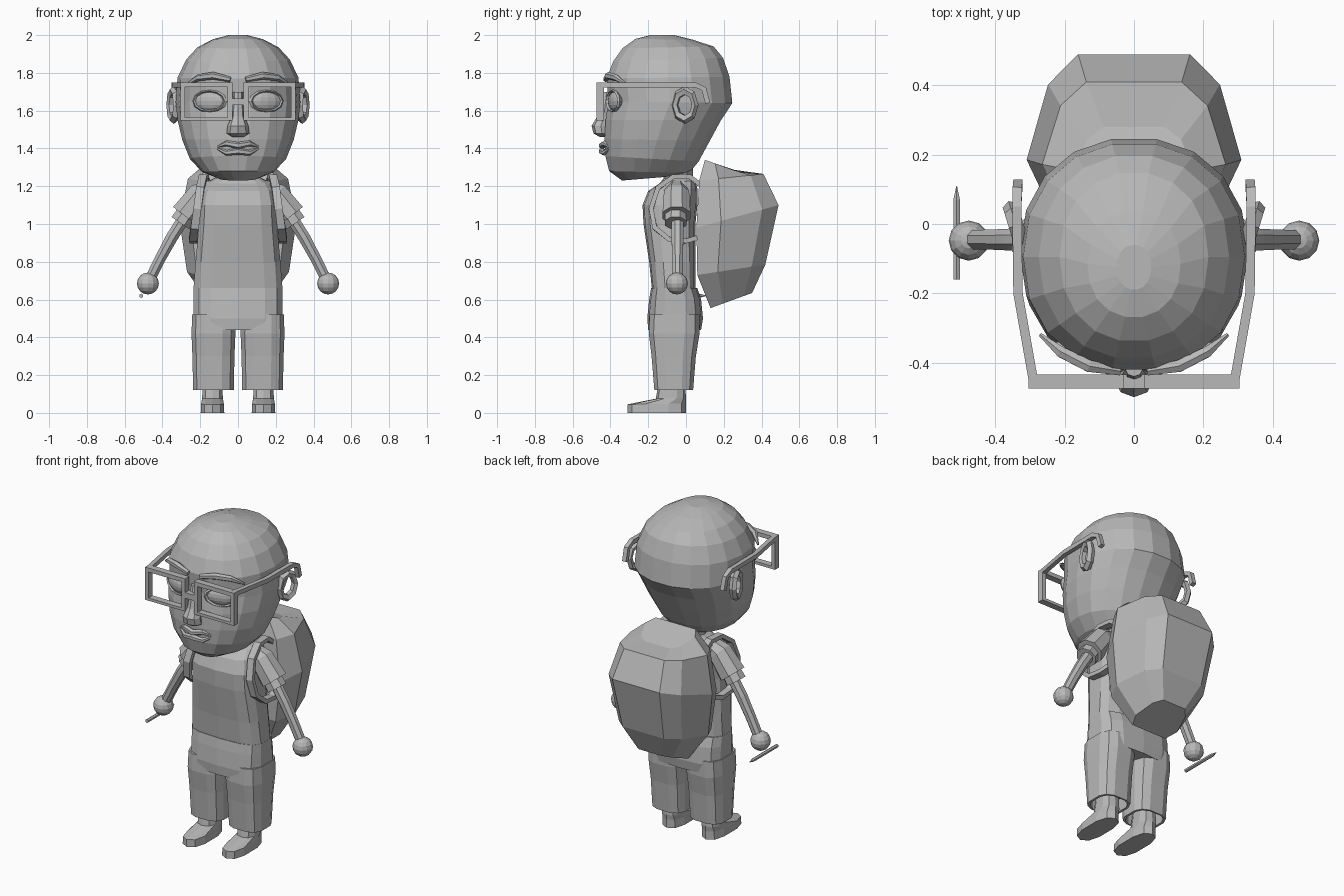
import bpy, bmesh, math
from mathutils import Vector

if "Cube" in bpy.data.objects:
    bpy.data.objects.remove(bpy.data.objects["Cube"])

grey = bpy.data.materials.new("light grey")
grey.diffuse_color = (0.48, 0.48, 0.48, 1)
grey.use_nodes = True
grey.node_tree.nodes["Principled BSDF"].inputs["Base Color"].default_value = grey.diffuse_color


def finish(ob, name, mirror=False):
    ob.name = name
    ob.data.materials.clear()
    ob.data.materials.append(grey)
    if mirror:
        ob.data.transform(ob.matrix_basis)
        ob.matrix_basis.identity()
        ob.modifiers.new("Mirror", "MIRROR")
    return ob


def skin(name, loops, mirror=False):
    """Join rings of points into a closed, capped skin."""
    bm = bmesh.new()
    rows = [[bm.verts.new(p) for p in lp] for lp in loops]
    n = len(rows[0])
    for a, b in zip(rows, rows[1:]):
        for i in range(n):
            j = (i + 1) % n
            bm.faces.new((a[i], a[j], b[j], b[i]))
    bm.faces.new(rows[0])
    bm.faces.new(rows[-1])
    bmesh.ops.recalc_face_normals(bm, faces=bm.faces)
    me = bpy.data.meshes.new(name)
    bm.to_mesh(me)
    bm.free()
    ob = bpy.data.objects.new(name, me)
    bpy.context.collection.objects.link(ob)
    return finish(ob, name, mirror)


def oval(n, p=2.0, turn=0.0):
    """Unit superellipse outline."""
    pts = []
    for i in range(n):
        a = 2 * math.pi * (i + turn) / n
        c, s = math.cos(a), math.sin(a)
        pts.append((math.copysign(abs(c) ** (2 / p), c), math.copysign(abs(s) ** (2 / p), s)))
    return pts


def loft(name, rings, outline, mirror=False, cx=0.0):
    """Rings: z front, z back, y front, y back, half width."""
    loops = []
    for zf, zb, yf, yb, w in rings:
        loops.append([(cx + u * w, (yf + yb) / 2 + v * (yb - yf) / 2,
                       (zf + zb) / 2 + v * (zb - zf) / 2) for u, v in outline])
    return skin(name, loops, mirror)


def tube(name, path, radii, n=8, ref=(0, 1, 0), flat=(1, 1), mirror=False):
    """Sweep an n-sided section along a path."""
    P = [Vector(p) for p in path]
    loops = []
    for i, p in enumerate(P):
        d = (P[min(i + 1, len(P) - 1)] - P[max(i - 1, 0)]).normalized()
        a = d.cross(Vector(ref)).normalized()
        b = d.cross(a)
        r = radii[i] if isinstance(radii, (list, tuple)) else radii
        loops.append([p + a * (r * flat[0] * math.cos(t)) + b * (r * flat[1] * math.sin(t))
                      for t in [2 * math.pi * (k + 0.5) / n for k in range(n)]])
    return skin(name, loops, mirror)


def box(name, x0, x1, y0, y1, z0, z1, mirror=False):
    return skin(name, [[(x0, y0, z), (x1, y0, z), (x1, y1, z), (x0, y1, z)] for z in (z0, z1)], mirror)


# Head and neck
loft("head", [(1.23, 1.25, -.34, -.10, .10), (1.28, 1.27, -.41, .02, .19),
              (1.36, 1.33, -.43, .07, .255), (1.45, 1.44, -.435, .13, .295),
              (1.55, 1.55, -.43, .19, .32), (1.65, 1.64, -.415, .25, .33),
              (1.77, 1.78, -.425, .235, .32), (1.86, 1.88, -.39, .20, .275),
              (1.93, 1.94, -.34, .15, .215), (1.98, 1.975, -.27, .04, .135),
              (2.0, 2.0, -.19, -.06, .05)], oval(18, 2.15))
loft("neck", [(1.1, 1.1, -.12, .04, .11), (1.22, 1.22, -.12, .04, .10),
              (1.36, 1.36, -.14, .04, .10)], oval(10))

# Nose, lips, brows, eyes
loft("nose", [(1.46, 1.46, -.455, -.40, .03), (1.48, 1.48, -.49, -.40, .06),
              (1.52, 1.52, -.5, -.40, .055), (1.57, 1.57, -.47, -.40, .035),
              (1.70, 1.70, -.44, -.40, .025)], oval(8))
for part, z, sag in (("upper_lip", 1.415, .012), ("lower_lip", 1.385, -.008)):
    tube(part, [(-.12, -.40, 1.405), (-.06, -.432, z + sag), (0, -.443, z),
                (.06, -.432, z + sag), (.12, -.40, 1.405)],
         [.004, .015, .019, .015, .004], 6, ref=(0, 0, 1))
tube("eyebrows", [(.04, -.425, 1.765), (.13, -.41, 1.785), (.21, -.37, 1.775), (.27, -.32, 1.74)],
     [.014, .02, .018, .006], 6, ref=(0, 0, 1), mirror=True)
bpy.ops.mesh.primitive_uv_sphere_add(segments=12, ring_count=8, location=(.15, -.375, 1.65),
                                     rotation=(0, 0, .36))
bpy.context.object.scale = (.085, .028, .05)
bpy.context.view_layer.update()
finish(bpy.context.object, "eyes", True)
bpy.ops.mesh.primitive_torus_add(major_segments=12, minor_segments=4, major_radius=.088,
                                 minor_radius=.01, location=(.15, -.385, 1.65),
                                 rotation=(math.pi / 2, 0, .36))
bpy.context.object.scale = (1, .62, 1)
bpy.context.view_layer.update()
finish(bpy.context.object, "eyelids", True)

# Ears, flaring outwards at the back
bpy.ops.mesh.primitive_torus_add(major_segments=8, minor_segments=5, major_radius=.07,
                                 minor_radius=.023, location=(.34, -.005, 1.63),
                                 rotation=(0, math.pi / 2, -.3))
bpy.context.object.scale = (1.08, .8, 1)
bpy.context.view_layer.update()
finish(bpy.context.object, "ears", True)

# Glasses
F = (-.475, -.435)
box("frame_top", .03, .305, *F, 1.725, 1.75, True)
box("frame_bottom", .03, .305, *F, 1.548, 1.565, True)
box("frame_inner", .03, .055, *F, 1.565, 1.725, True)
box("frame_outer", .28, .305, *F, 1.565, 1.725, True)
box("glasses_bridge", -.03, .03, *F, 1.63, 1.665)
tube("glasses_arms", [(.29, -.455, 1.737), (.335, -.2, 1.737), (.338, .05, 1.737),
                      (.337, .095, 1.715), (.335, .115, 1.64)], .019, 4, ref=(1, 0, 0), mirror=True)

# Tunic, sleeves, arms and hands
loft("tunic", [(.65, .65, -.18, .05, .24), (.8, .8, -.195, .05, .228),
               (1.0, 1.0, -.225, .05, .21), (1.1, 1.1, -.23, .06, .205),
               (1.175, 1.19, -.2, .06, .19), (1.215, 1.23, -.14, .05, .165),
               (1.24, 1.25, -.12, .04, .12)], oval(14, 3.2, .5))
tube("outer_sleeves", [(.13, -.05, 1.19), (.2, -.05, 1.155), (.285, -.05, 1.045)],
     [.05, .072, .08], 8, mirror=True)
tube("inner_sleeves", [(.24, -.055, 1.1), (.305, -.055, 1.005)], [.055, .062], 8, mirror=True)
tube("arms", [(.28, -.045, 1.04), (.35, -.045, .93), (.41, -.045, .82), (.465, -.045, .71)],
     [.034, .034, .031, .03], 8, mirror=True)
bpy.ops.mesh.primitive_uv_sphere_add(segments=12, ring_count=8, radius=.058,
                                     location=(.477, -.048, .685))
bpy.context.view_layer.update()
finish(bpy.context.object, "hands", True)

# Pencil under one hand
tube("pencil", [(-.512, -.16, .62), (-.512, .07, .62), (-.512, .11, .62)],
     [.011, .011, .001], 6, ref=(0, 0, 1))

# Trousers with hollow hems, and shoes
loft("trouser_hips", [(.44, .44, -.2, .08, .225), (.5, .5, -.205, .09, .24),
                      (.6, .6, -.195, .08, .24), (.66, .66, -.185, .06, .24)], oval(14, 3.2, .5))
loft("trouser_legs", [(.2, .2, -.155, .025, .095), (.12, .12, -.16, .03, .095),
                      (.12, .12, -.17, .04, .11), (.3, .3, -.185, .055, .114),
                      (.42, .42, -.2, .075, .119), (.52, .52, -.195, .075, .115)],
     oval(12, 3, .5), True, .13)
loft("shoes", [(0, 0, -.31, 0, .065), (.045, .05, -.31, 0, .062),
               (.075, .08, -.16, 0, .057), (.24, .24, -.13, -.01, .05)],
     oval(10, 2.6, .5), True, .135)

# Backpack and shoulder straps
loft("backpack", [(.555, .635, .13, .35, .15), (.73, .785, .06, .42, .27),
                  (.98, 1.10, .055, .49, .31), (1.23, 1.265, .07, .41, .265),
                  (1.34, 1.275, .10, .28, .17)],
     [(-.52, 1), (-.8, .6), (-1, -.4), (-.8, -1), (.8, -1), (1, -.4), (.8, .6), (.52, 1)])
tube("straps", [(.17, .1, 1.19), (.175, .02, 1.25), (.185, -.07, 1.25), (.2, -.15, 1.19),
                (.215, -.185, 1.08), (.23, -.165, .98), (.238, -.09, .92), (.235, 0, .91),
                (.21, .1, .94)], .03, 4, ref=(1, 0, 0), flat=(.6, 1), mirror=True)
